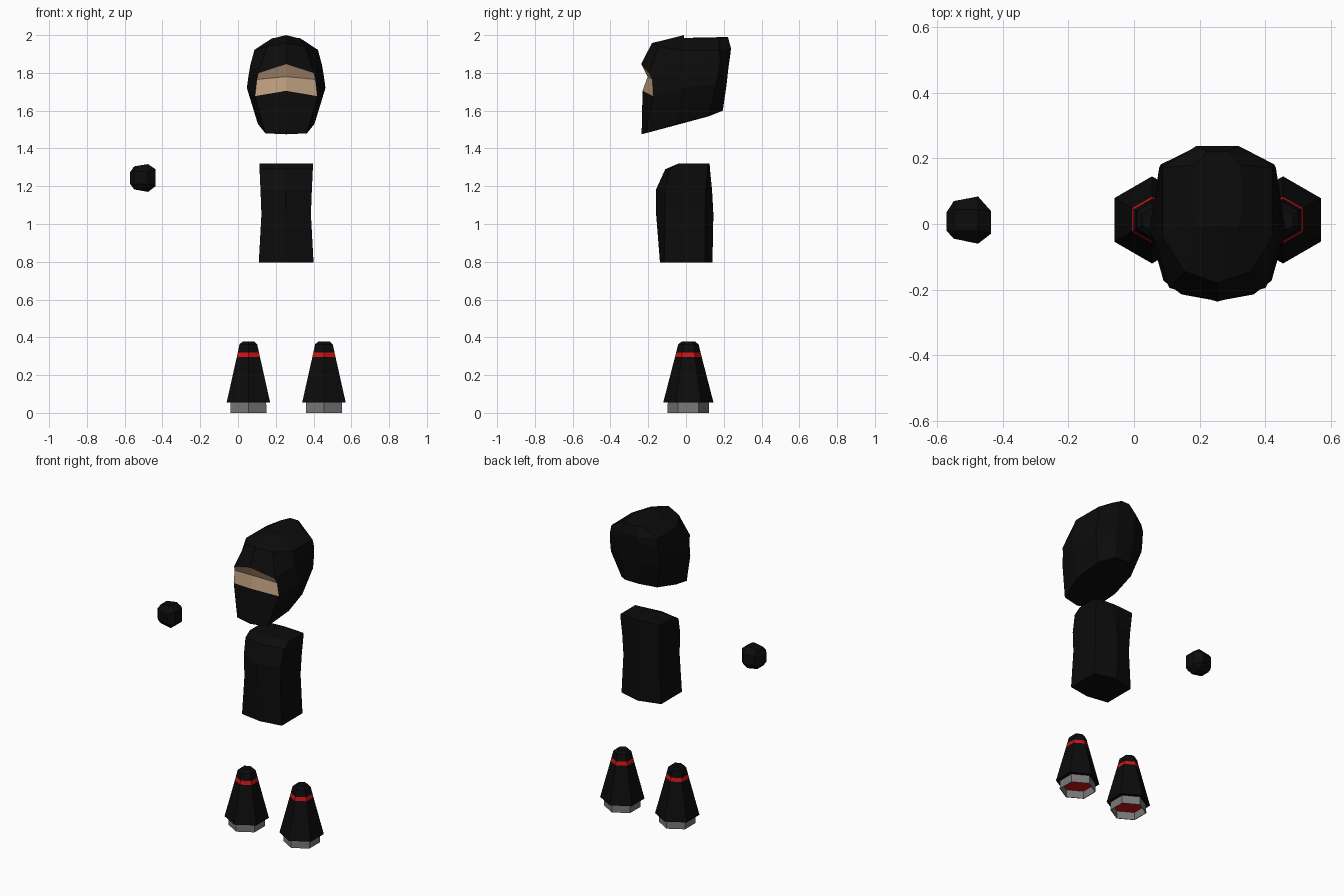
import bpy, bmesh, math

if "Cube" in bpy.data.objects:
    bpy.data.objects.remove(bpy.data.objects["Cube"])


def material(name, rgb):
    m = bpy.data.materials.new(name)
    m.diffuse_color = (*rgb, 1)
    m.use_nodes = True
    m.node_tree.nodes["Principled BSDF"].inputs["Base Color"].default_value = m.diffuse_color
    return m


BLACK = material("black cloth", (0.0035, 0.0035, 0.0035))
SKIN = material("tan skin", (0.52, 0.345, 0.21))
RED = material("red", (0.62, 0.006, 0.008))
GREY = material("grey metal", (0.19, 0.19, 0.19))
CX = 0.255  # centre line of head, torso and feet


def finish(name, bm, mats, fix_normals=True):
    if fix_normals:
        bmesh.ops.recalc_face_normals(bm, faces=bm.faces)
    me = bpy.data.meshes.new(name)
    bm.to_mesh(me)
    bm.free()
    for m in mats:
        me.materials.append(m)
    ob = bpy.data.objects.new(name, me)
    bpy.context.collection.objects.link(ob)
    return ob


def loft(bm, rings, cap_bottom=True, cap_top=True):
    """Skin closed rings of points; returns the side faces row by row."""
    vs = [[bm.verts.new(p) for p in r] for r in rings]
    n = len(vs[0])
    rows = [[bm.faces.new((a[i], a[(i + 1) % n], b[(i + 1) % n], b[i]))
             for i in range(n)] for a, b in zip(vs, vs[1:])]
    if cap_bottom:
        bm.faces.new(vs[0][::-1])
    if cap_top:
        bm.faces.new(vs[-1])
    return rows


def mirrored(half):
    """Half ring (first point on the centre line) to a full ring around CX."""
    full = [(CX + x, y, z) for x, y, z in half]
    return full + [(CX - x, y, z) for x, y, z in half[:0:-1] if x > 0]


# Hooded head: columns are front centre, front corner, side, rear side, back
head_rows = [
    [(0, -.235, 1.475), (.11, -.215, 1.48), (.15, -.05, 1.53), (.13, .12, 1.57), (.05, .195, 1.6)],
    [(0, -.23, 1.705), (.165, -.173, 1.677), (.208, -.02, 1.72), (.18, .16, 1.74), (.065, .215, 1.74)],
    [(0, -.203, 1.78), (.155, -.178, 1.765), (.2, -.035, 1.78), (.178, .172, 1.81), (.065, .225, 1.83)],
    [(0, -.237, 1.848), (.147, -.195, 1.80), (.19, -.05, 1.84), (.173, .182, 1.87), (.065, .235, 1.9)],
    [(0, -.18, 1.958), (.10, -.145, 1.94), (.168, -.04, 1.922), (.168, .172, 1.92), (.065, .238, 1.93)],
    [(0, -.01, 2.0), (.06, -.01, 1.985), (.075, .03, 1.983), (.07, .18, 1.98), (.03, .222, 1.99)],
]
bm = bmesh.new()
rows = loft(bm, [mirrored(r) for r in head_rows])
for row in rows[1:3]:           # eye opening: the two front columns
    for f in (row[0], row[-1]):
        f.material_index = 1
finish("head", bm, [BLACK, SKIN])

# Torso: height, half width, front centre, front side, back side, back centre
torso_rows = [
    (.797, .145, -.138, -.115, .10, .14),
    (1.05, .131, -.158, -.110, .10, .145),
    (1.18, .136, -.16, -.110, .105, .138),
    (1.29, .141, -.11, -.085, .115, .127),
    (1.32, .142, -.04, -.038, .115, .125),
]
bm = bmesh.new()
loft(bm, [mirrored([(0, fc, z), (w, fs, z), (w, bs, z)])[:3]
          + [(CX, bc, z), (CX - w, bs, z), (CX - w, fs, z)]
          for z, w, fc, fs, bs, bc in torso_rows])
finish("torso", bm, [BLACK])

# Hand: a faceted ball
bm = bmesh.new()
for x, y0, y1, z0, z1 in ((-.573, -.02, .035, 1.215, 1.272), (-.437, -.03, .04, 1.2, 1.29)):
    for y in (y0, y1):
        for z in (z0, z1):
            bm.verts.new((x, y, z))
for x, y0, y1, z0, z1 in ((-.55, -.045, .07, 1.183, 1.305), (-.476, -.06, .084, 1.17, 1.317)):
    for t in (-.032, .032):
        for y in (y0, y1):
            bm.verts.new((x, y, 1.245 + t))
        for z in (z0, z1):
            bm.verts.new((x, .012 + t, z))
bmesh.ops.convex_hull(bm, input=bm.verts)
finish("hand", bm, [BLACK])


def hexagon(cx, r, z):
    return [(cx + r * math.sin(i * math.pi / 3), .0125 - r * math.cos(i * math.pi / 3), z)
            for i in range(6)]


# Feet: six-sided cones with a red band, open grey nozzle and red glow inside
for side, cx in (("left", .055), ("right", .455)):
    bm = bmesh.new()
    rows = loft(bm, [hexagon(cx, r, z) for r, z in
                     ((.133, .055), (.071, .295), (.065, .319), (.054, .363), (.035, .378))])
    for f in rows[1]:
        f.material_index = 1
    finish(side + "_foot", bm, [BLACK, RED])

    bm = bmesh.new()
    loft(bm, [hexagon(cx, r, z) for r, z in
              ((.109, .055), (.11, 0), (.106, 0), (.105, .055))], False, False)
    finish(side + "_nozzle", bm, [GREY])

    bm = bmesh.new()
    bm.faces.new([bm.verts.new(p) for p in hexagon(cx, .105, .05)][::-1])
    finish(side + "_glow", bm, [RED], False)
